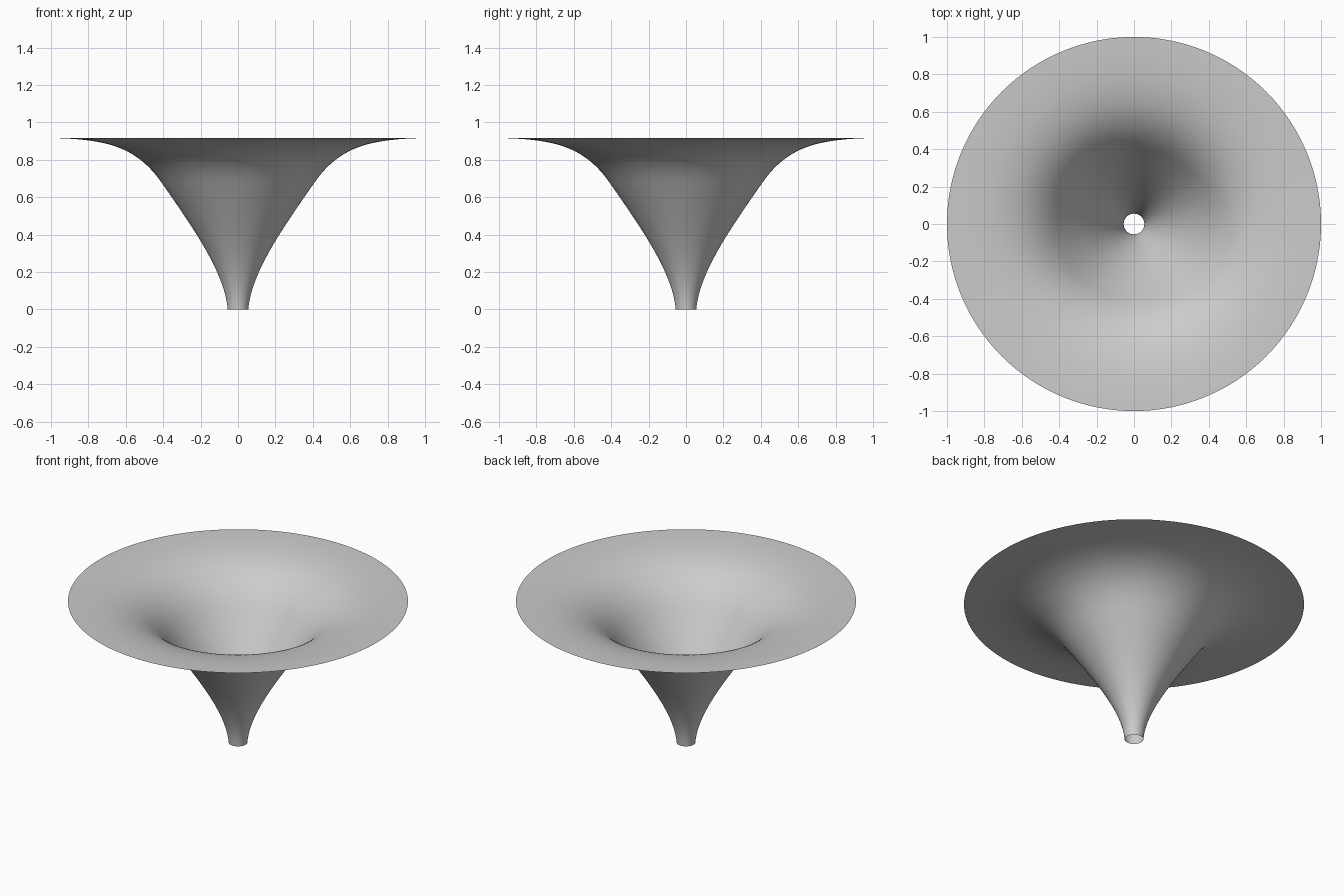
import bpy
import bmesh
import math
from mathutils import Vector
from mathutils.geometry import interpolate_bezier

cube = bpy.data.objects.get("Cube")
if cube:
    bpy.data.objects.remove(cube, do_unlink=True)

SEGMENTS = 128
STEPS = 24

# Plain grey material
grey = bpy.data.materials.new("light_grey")
grey.use_nodes = True
colour = (0.6, 0.6, 0.6, 1)
grey.diffuse_color = colour
grey.node_tree.nodes["Principled BSDF"].inputs["Base Color"].default_value = colour


def arc(*points):
    """Sample one cubic curve given as (radius, height) pairs."""
    return interpolate_bezier(*[Vector((r, 0, z)) for r, z in points], STEPS)


# Flared profile: narrow spout and sloping throat, then the wide flat rim
throat = arc((0.055, 0), (0.07, 0.2), (0.25, 0.45), (0.41, 0.68))
flare = arc((0.41, 0.68), (0.55, 0.88), (0.72, 0.91), (1, 0.917))
profile = throat + flare[1:]

# Open funnel skin, spun round the vertical axis
bm = bmesh.new()
verts = [bm.verts.new(p) for p in profile]
edges = [bm.edges.new(pair) for pair in zip(verts, verts[1:])]
bmesh.ops.spin(bm, geom=verts + edges, cent=(0, 0, 0), axis=(0, 0, 1),
               angle=math.tau, steps=SEGMENTS, use_merge=True)
bmesh.ops.remove_doubles(bm, verts=bm.verts, dist=0.0001)
bmesh.ops.recalc_face_normals(bm, faces=bm.faces)

# Turn the skin so that the bowl side faces up
if sum(f.normal.z for f in bm.faces) < 0:
    bmesh.ops.reverse_faces(bm, faces=bm.faces)
for face in bm.faces:
    face.smooth = True

mesh = bpy.data.meshes.new("funnel")
bm.to_mesh(mesh)
bm.free()
mesh.materials.append(grey)
funnel = bpy.data.objects.new("funnel", mesh)
bpy.context.collection.objects.link(funnel)
